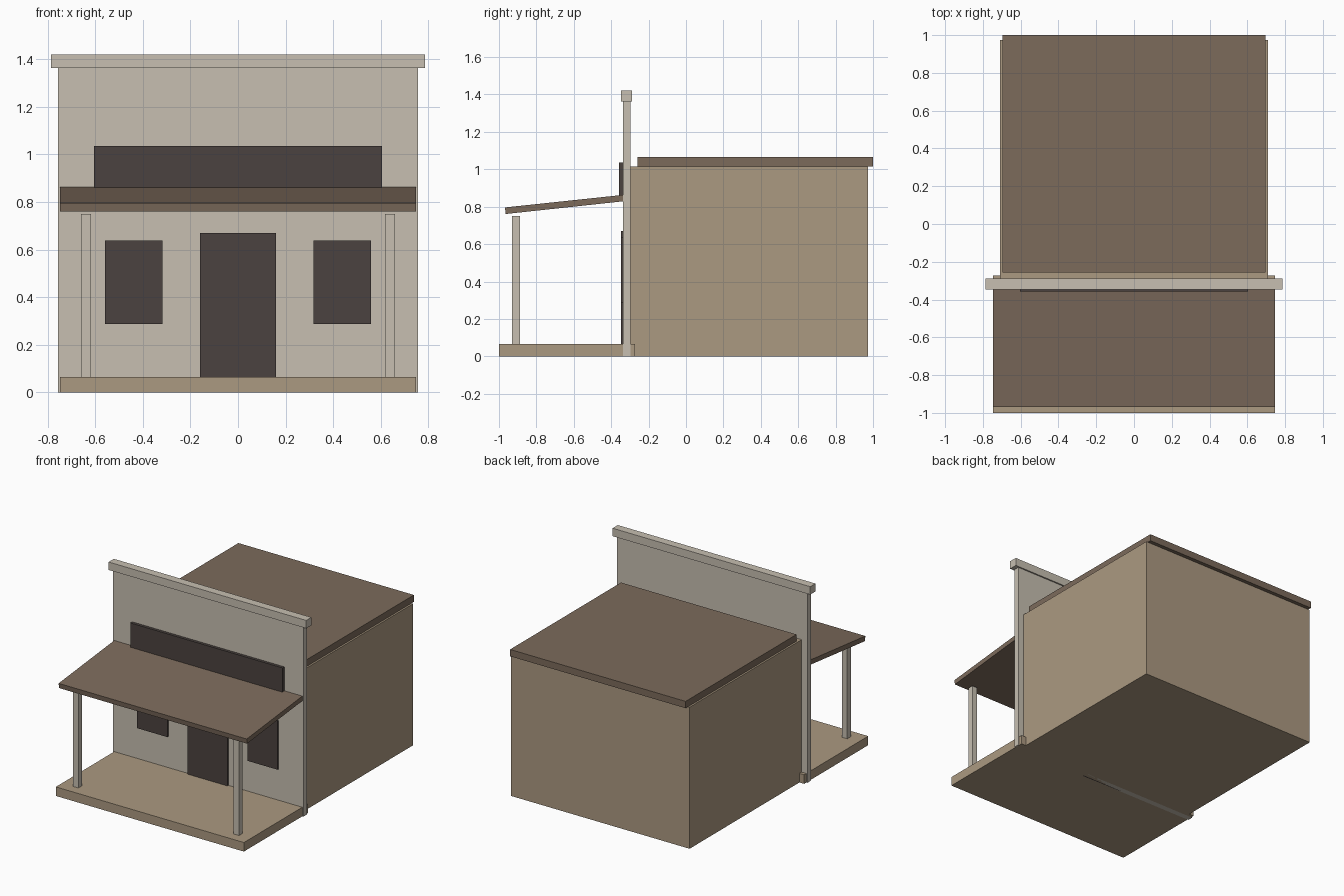
import bpy
import bmesh

if "Cube" in bpy.data.objects:
    bpy.data.objects.remove(bpy.data.objects["Cube"])


def material(name, rgb):
    m = bpy.data.materials.new(name)
    m.diffuse_color = (*rgb, 1)
    m.use_nodes = True
    m.node_tree.nodes["Principled BSDF"].inputs["Base Color"].default_value = m.diffuse_color
    return m


PALE = material("pale_paint", (0.57, 0.52, 0.44))
TAN = material("tan_boards", (0.41, 0.32, 0.22))
BROWN = material("brown_roof", (0.20, 0.145, 0.105))
DARK = material("dark_wood", (0.07, 0.055, 0.05))


def prism(name, x0, x1, profile, mat):
    """Extrude a (y, z) outline along x from x0 to x1."""
    bm = bmesh.new()
    face = bm.faces.new([bm.verts.new((x0, y, z)) for y, z in profile])
    ext = bmesh.ops.extrude_face_region(bm, geom=[face])
    moved = [v for v in ext["geom"] if isinstance(v, bmesh.types.BMVert)]
    bmesh.ops.translate(bm, verts=moved, vec=(x1 - x0, 0, 0))
    bmesh.ops.recalc_face_normals(bm, faces=bm.faces)
    mesh = bpy.data.meshes.new(name)
    bm.to_mesh(mesh)
    bm.free()
    mesh.materials.append(mat)
    obj = bpy.data.objects.new(name, mesh)
    bpy.context.collection.objects.link(obj)
    return obj


def box(name, x, y, z, mat):
    profile = [(y[0], z[0]), (y[1], z[0]), (y[1], z[1]), (y[0], z[1])]
    return prism(name, x[0], x[1], profile, mat)


# Main building and its flat roof
box("building_body", (-0.71, 0.71), (-0.30, 0.973), (0, 1.016), TAN)
box("flat_roof", (-0.697, 0.697), (-0.258, 1.0), (1.016, 1.065), BROWN)

# Tall false front with its cap
box("false_front", (-0.755, 0.755), (-0.337, -0.298), (0, 1.363), PALE)
box("cornice", (-0.785, 0.785), (-0.347, -0.288), (1.363, 1.42), PALE)

# Sign board and door
box("sign_board", (-0.604, 0.604), (-0.358, -0.33), (0.85, 1.035), DARK)
box("door", (-0.159, 0.159), (-0.348, -0.33), (0, 0.67), DARK)

# Porch deck and sloping awning
box("porch_deck", (-0.747, 0.747), (-1.0, -0.273), (0, 0.065), TAN)
prism("porch_roof", -0.747, 0.747,
      [(-0.964, 0.761), (-0.334, 0.829), (-0.337, 0.863), (-0.968, 0.796)], BROWN)

# Paired windows and porch posts
for side, s in (("left", -1), ("right", 1)):
    box(f"window_{side}", sorted((s * 0.318, s * 0.558)), (-0.348, -0.33), (0.288, 0.638), DARK)
    box(f"porch_post_{side}", sorted((s * 0.617, s * 0.659)), (-0.93, -0.888), (0.065, 0.75), PALE)
